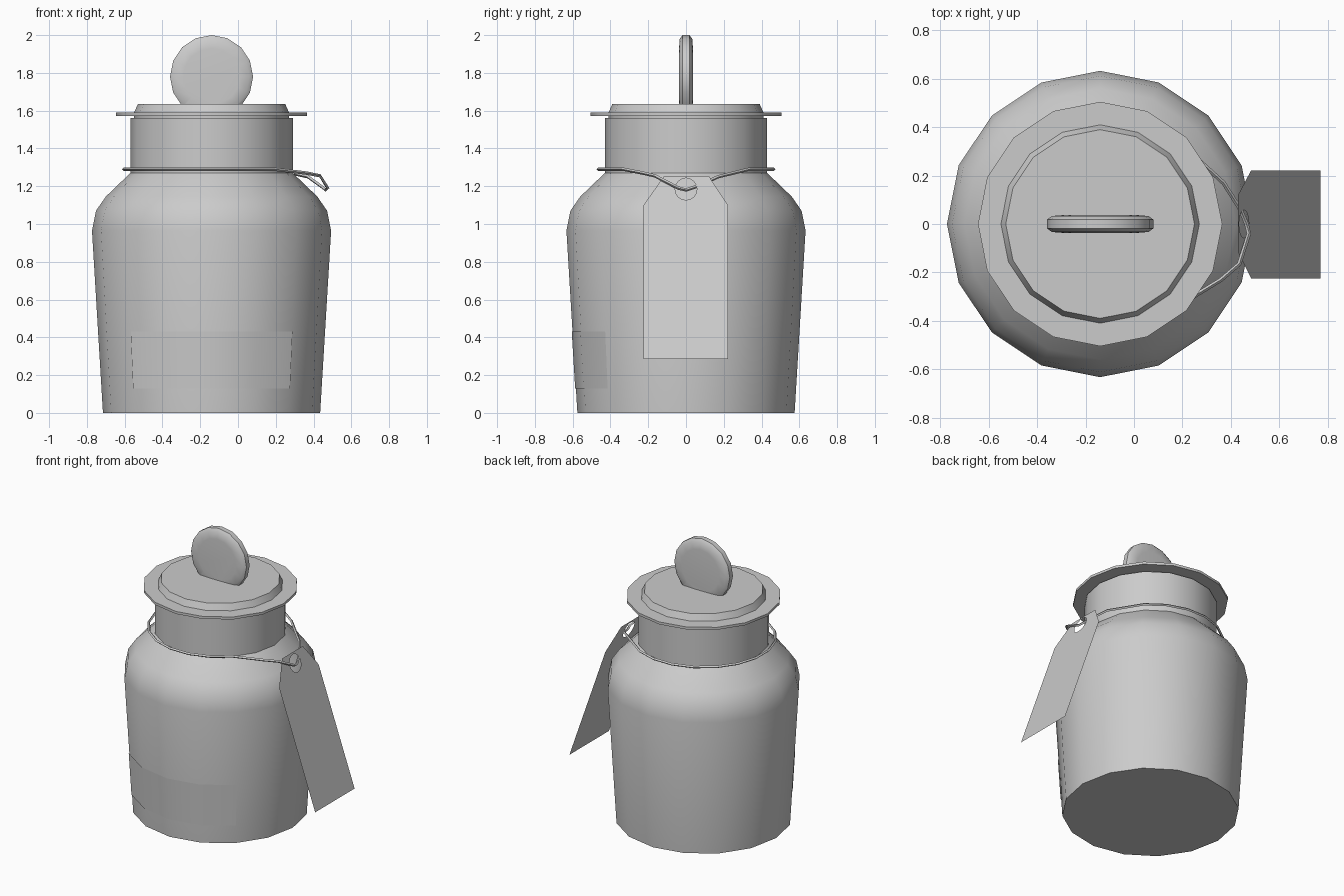
import bpy, bmesh, math
from mathutils import Vector

if "Cube" in bpy.data.objects:
    bpy.data.objects.remove(bpy.data.objects["Cube"])

CX = -0.14   # jar axis
N = 16       # sides of all round parts

grey = bpy.data.materials.new("plain grey")
grey.diffuse_color = (0.6, 0.6, 0.6, 1)
grey.use_nodes = True
grey.node_tree.nodes["Principled BSDF"].inputs["Base Color"].default_value = grey.diffuse_color


def finish(name, bm, smooth=None):
    me = bpy.data.meshes.new(name)
    bm.to_mesh(me)
    bm.free()
    ob = bpy.data.objects.new(name, me)
    bpy.context.collection.objects.link(ob)
    me.materials.append(grey)
    if smooth:
        bpy.ops.object.select_all(action='DESELECT')
        ob.select_set(True)
        bpy.context.view_layer.objects.active = ob
        bpy.ops.object.shade_smooth_by_angle(angle=math.radians(smooth))
    return ob


def lathe(profile, n=N):
    """Revolve (radius, height) points around z, closing both ends."""
    bm = bmesh.new()
    rings = [[bm.verts.new((r * math.cos(2 * math.pi * i / n),
                            r * math.sin(2 * math.pi * i / n), z))
              for i in range(n)] for r, z in profile]
    for a, b in zip(rings, rings[1:]):
        for i in range(n):
            j = (i + 1) % n
            bm.faces.new((a[i], a[j], b[j], b[i]))
    bm.faces.new(rings[0][::-1])
    bm.faces.new(rings[-1])
    return bm


# Jar body with shoulder and neck
bm = lathe([(0.575, 0), (0.633, 0.965), (0.612, 1.07), (0.56, 1.145),
            (0.43, 1.27), (0.43, 1.56)])
bmesh.ops.translate(bm, verts=bm.verts, vec=(CX, 0, 0))
finish("jar_body", bm, 40)

# Lid with thin flange
bm = lathe([(0.41, 1.555), (0.41, 1.572), (0.505, 1.572), (0.505, 1.59),
            (0.41, 1.59), (0.39, 1.635)])
bmesh.ops.translate(bm, verts=bm.verts, vec=(CX, 0, 0))
finish("lid", bm, 30)

# Upright disc knob, cut flat where it meets the lid
bm = lathe([(0.15, -0.037), (0.2, -0.033), (0.22, -0.018),
            (0.22, 0.018), (0.2, 0.033), (0.15, 0.037)])
for v in bm.verts:
    x, y, z = v.co
    v.co = (x + CX, -z, y + 1.78)
bmesh.ops.bisect_plane(bm, geom=bm.verts[:] + bm.edges[:] + bm.faces[:],
                       plane_co=(0, 0, 1.634), plane_no=(0, 0, -1),
                       clear_outer=True)
bmesh.ops.recalc_face_normals(bm, faces=bm.faces)
finish("lid_knob", bm, 50)

# Curved label plate on the front
bm = bmesh.new()
rows = []
for z in (0.13, 0.43):
    r = 0.575 + 0.058 * z / 0.965 + 0.004
    rows.append([bm.verts.new((CX + r * math.cos(math.radians(a)),
                               r * math.sin(math.radians(a)), z))
                 for a in (-135, -112.5, -90, -67.5, -45)])
for i in range(4):
    bm.faces.new((rows[0][i], rows[0][i + 1], rows[1][i + 1], rows[1][i]))
finish("front_label", bm, 40)

# Hanging tag: flat sheet with clipped corners and a round hole
cv = bpy.data.curves.new("tag_outline", 'CURVE')
cv.dimensions = '2D'
cv.fill_mode = 'BOTH'
K = math.hypot(0.34, 0.97) / 0.97        # slope length per unit of height
outline = [(-0.225, 0.285), (0.222, 0.285), (0.222, 1.1), (0.12, 1.255),
           (-0.115, 1.255), (-0.225, 1.1)]
hole = [(0.058 * math.cos(math.pi * i / 8), 1.185 + 0.058 * math.sin(math.pi * i / 8))
        for i in range(16)]
for pts in (outline, hole):
    sp = cv.splines.new('POLY')
    sp.points.add(len(pts) - 1)
    for p, (u, w) in zip(sp.points, pts):
        p.co = (u, w, 0, 1)
    sp.use_cyclic_u = True
tmp = bpy.data.objects.new("tag_outline", cv)
bpy.context.collection.objects.link(tmp)
dg = bpy.context.evaluated_depsgraph_get()
me = bpy.data.meshes.new_from_object(tmp.evaluated_get(dg))
bpy.data.objects.remove(tmp)
bm = bmesh.new()
bm.from_mesh(me)
bmesh.ops.remove_doubles(bm, verts=bm.verts, dist=1e-5)
for v in bm.verts:
    y, z = v.co.x, v.co.y
    v.co = (0.43 + (1.255 - z) * 0.34 / 0.97, y, z)
bm.normal_update()
for f in bm.faces:
    if f.normal.x < 0:
        f.normal_flip()
finish("hanging_tag", bm)

# Wire around the neck, running out through the tag hole
path = [(CX + 0.47 * math.cos(math.radians(a)),
         0.47 * math.sin(math.radians(a)), 1.29)
        for a in range(45, 316, 18)]
path += [(0.36, -0.23, 1.27), (0.435, -0.165, 1.255), (0.475, -0.04, 1.19),
         (0.465, 0.0, 1.18), (0.44, 0.06, 1.2), (0.37, 0.17, 1.25)]
bm = bmesh.new()
rings = []
n = len(path)
for i, p in enumerate(path):
    t = (Vector(path[(i + 1) % n]) - Vector(path[i - 1])).normalized()
    side = t.cross(Vector((0, 0, 1))).normalized()
    up = side.cross(t)
    rings.append([bm.verts.new(Vector(p) + 0.009 * d) for d in (side, up, -side, -up)])
for i in range(n):
    a, b = rings[i], rings[(i + 1) % n]
    for j in range(4):
        k = (j + 1) % 4
        bm.faces.new((a[j], a[k], b[k], b[j]))
bmesh.ops.recalc_face_normals(bm, faces=bm.faces)
finish("neck_wire", bm, 40)
